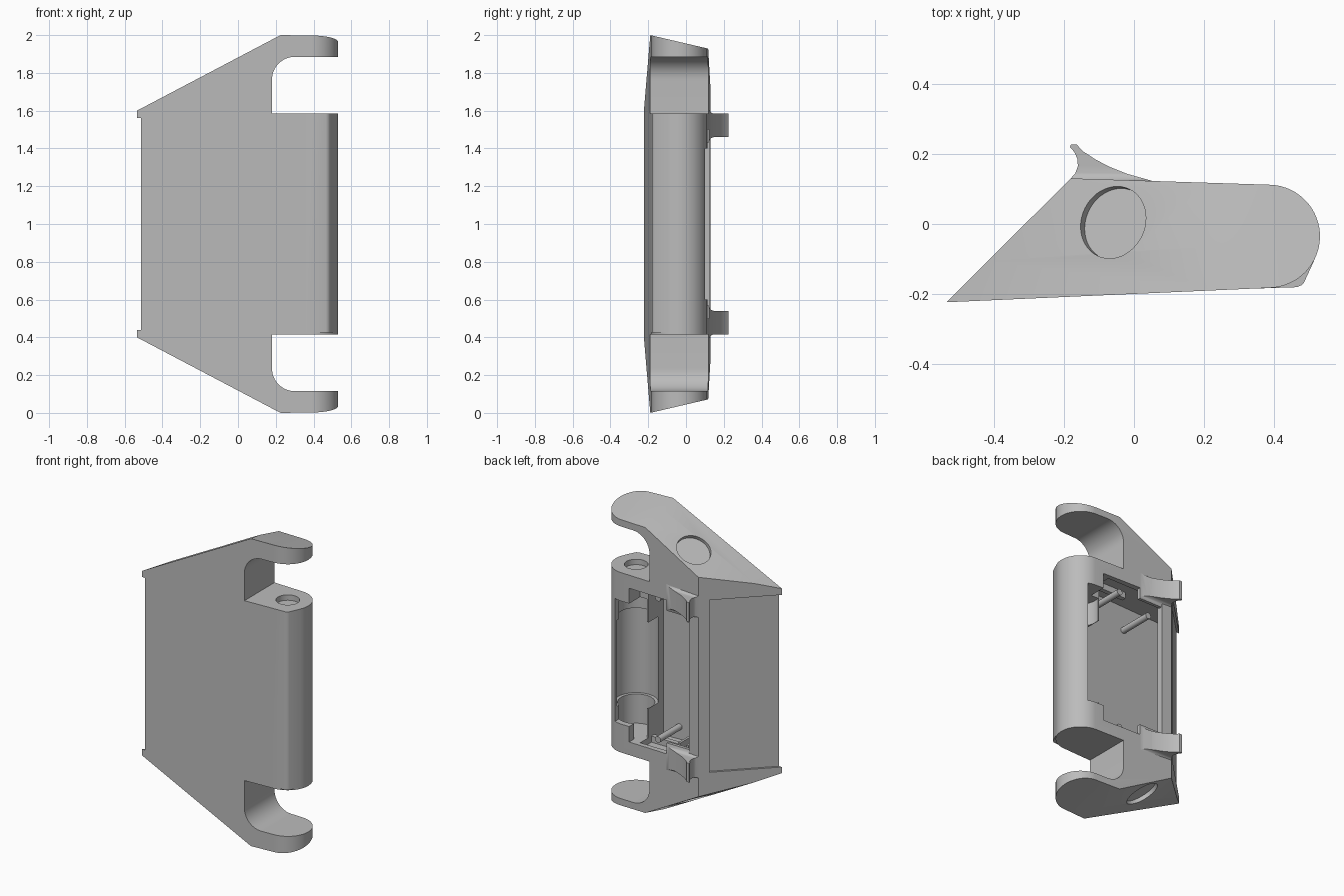
import bpy, bmesh
from math import cos, sin, radians
from mathutils import Vector

cube = bpy.data.objects.get("Cube")
if cube:
    bpy.data.objects.remove(cube, do_unlink=True)

grey = bpy.data.materials.new("plain_grey")
grey.use_nodes = True
grey.diffuse_color = (0.5, 0.5, 0.5, 1)
grey.node_tree.nodes["Principled BSDF"].inputs["Base Color"].default_value = (0.5, 0.5, 0.5, 1)


def link(name, bm):
    bmesh.ops.recalc_face_normals(bm, faces=bm.faces)
    mesh = bpy.data.meshes.new(name)
    bm.to_mesh(mesh)
    bm.free()
    mesh.materials.append(grey)
    ob = bpy.data.objects.new(name, mesh)
    bpy.context.collection.objects.link(ob)
    return ob


def prism(name, pts, lo, hi, axis="z"):
    """Extrude a 2D outline along z (xy outline), y (xz outline) or x (yz outline)."""
    place = {"z": lambda a, b, c: (a, b, c), "y": lambda a, b, c: (a, c, b),
             "x": lambda a, b, c: (c, a, b)}[axis]
    bm = bmesh.new()
    rings = [[bm.verts.new(place(a, b, c)) for a, b in pts] for c in (lo, hi)]
    for ring in rings:
        bm.faces.new(ring)
    for i in range(len(pts)):
        j = (i + 1) % len(pts)
        bm.faces.new((rings[0][i], rings[0][j], rings[1][j], rings[1][i]))
    return link(name, bm)


def box(name, x, y, z):
    return prism(name, [(x[0], y[0]), (x[1], y[0]), (x[1], y[1]), (x[0], y[1])], *z)


def rod(name, start, end, radius, sides=48):
    start, end = Vector(start), Vector(end)
    bm = bmesh.new()
    bmesh.ops.create_cone(bm, cap_ends=True, segments=sides, radius1=radius,
                          radius2=radius, depth=(end - start).length)
    turn = (end - start).to_track_quat("Z", "Y").to_matrix()
    for v in bm.verts:
        v.co = turn @ v.co + (start + end) / 2
    return link(name, bm)


def arc(cx, cy, r, a0, a1, n):
    return [(cx + r * cos(radians(a0 + (a1 - a0) * i / n)),
             cy + r * sin(radians(a0 + (a1 - a0) * i / n))) for i in range(n + 1)]


def boolean(target, tool, operation="DIFFERENCE"):
    mod = target.modifiers.new("bool", "BOOLEAN")
    mod.operation, mod.solver, mod.object = operation, "EXACT", tool
    bpy.context.view_layer.objects.active = target
    bpy.ops.object.modifier_apply(modifier=mod.name)
    bpy.data.objects.remove(tool, do_unlink=True)


def flip(p):
    return (p[0], p[1], 2 - p[2])


def both(z0, z1):
    """A height range and its mirror about mid height."""
    return ((z0, z1), (2 - z1, 2 - z0))


HX, HY = 0.383, -0.035   # hinge axis

# Body: outline prism with sloped ends
outline = [(-0.535, -0.223)] + arc(HX, HY, 0.147, -88, 86, 32) + [(-0.18, 0.13)]
body = prism("housing_body", outline, -0.2, 2.2)
arm_slope = [(0.2, -0.19, 2.0), (0.5, -0.19, 2.0), (0.3, 0.11, 1.93)]
side_slope = [(-0.4, -0.105, 1.656), (0.2, -0.12, 1.984), (-0.18, 0.13, 1.714)]
edge_slope = [(-0.535, -0.223, 1.6), (0.225, -0.19, 2.0), (-0.4, -0.105, 1.656)]
bm = bmesh.new()
bm.from_mesh(body.data)
for tri in (arm_slope, side_slope, edge_slope):
    for sign in (1, -1):
        p, q, r = [Vector(v if sign > 0 else flip(v)) for v in tri]
        n = (q - p).cross(r - p).normalized()
        if n.z * sign < 0:
            n = -n
        cut = bmesh.ops.bisect_plane(bm, geom=bm.verts[:] + bm.edges[:] + bm.faces[:],
                                     plane_co=p, plane_no=n, clear_outer=True)
        edges = [e for e in cut["geom_cut"] if isinstance(e, bmesh.types.BMEdge)]
        bmesh.ops.contextual_create(bm, geom=edges)
bmesh.ops.recalc_face_normals(bm, faces=bm.faces)
bm.to_mesh(body.data)
bm.free()

# Squared front corner of the hinge barrel
corner = [(0.36, -0.1835), (0.465, -0.18), (0.478, -0.174), (0.485, -0.166),
          (0.516, -0.098), (0.45, -0.05), (0.36, -0.1)]
boolean(body, prism("corner", corner, 0.425, 1.585), "UNION")

# Notches between arms and barrel
notch = [(0.18, 1.585), (0.8, 1.585), (0.8, 1.885)] + arc(0.3, 1.765, 0.12, 90, 180, 12)
boolean(body, prism("notch", notch, -0.6, 0.6, "y"))
boolean(body, prism("notch", [(x, 2 - z) for x, z in notch], -0.6, 0.6, "y"))

# Main cavity, hinge bore and rear opening
cavity = [(-0.38, -0.185), (0.27, -0.155), (0.27, 0.085), (-0.14, 0.085), (-0.385, -0.16)]
boolean(body, prism("cavity", cavity, 0.46, 1.54))
boolean(body, rod("bore", (HX, HY, 0.5), (HX, HY, 1.4), 0.11))
boolean(body, rod("wide_bore", (HX, HY, 0.69), (HX, HY, 1.25), 0.13))
boolean(body, box("opening", (-0.11, 0.33), (0.0, 0.3), (0.5, 1.5)))
boolean(body, box("barrel_opening", (0.26, 0.44), (0.0, 0.3), (0.6, 1.4)))

# Pin sockets in the barrel ends and round sockets in the slopes
for z0, z1 in both(1.55, 1.62):
    boolean(body, rod("pin_socket", (HX, HY, z0), (HX, HY, z1), 0.07))
normal = Vector((-0.547, 0.265, 1)).normalized()
centre = Vector((-0.06, 0.005, 1.813))
for f in (Vector, flip):
    boolean(body, rod("slope_socket", f(centre - normal * 0.026), f(centre + normal * 0.1), 0.105))

# Recessed panel on the slanted side, with screw holes
tip = Vector((-0.535, -0.223))
along, out = Vector((0.709, 0.705)), Vector((-0.705, 0.709))
panel = [tip + along * s + out * d for s, d in
         ((-0.1, -0.014), (0.435, -0.014), (0.435, 0.1), (-0.1, 0.1))]
boolean(body, prism("panel", [tuple(p) for p in panel], 0.44, 1.56))
for s in (0.145, 0.24, 0.335):
    for z in (0.63, 1.37):
        a, b = tip + along * s - out * 0.04, tip + along * s + out * 0.05
        boolean(body, rod("screw_hole", (*a, z), (*b, z), 0.012, 16))

# Rear claws: curved outline trimmed by a flared side profile
claw = [(-0.17, 0.10), (-0.18, 0.13), (-0.167, 0.145), (-0.16, 0.165), (-0.161, 0.185),
        (-0.17, 0.205), (-0.182, 0.219), (-0.18, 0.226), (-0.163, 0.226), (-0.145, 0.207),
        (-0.11, 0.184), (-0.07, 0.163), (-0.02, 0.143), (0.055, 0.122), (0.055, 0.10)]
flare = ([(0.3, 1.46)] + arc(0.15, 1.43, 0.03, 90, 180, 6) + [(0.09, 1.43), (0.09, 1.615)]
         + arc(0.15, 1.615, 0.03, 180, 270, 6) + [(0.3, 1.585)])
parts = [body]
for name, f in (("upper_claw", lambda z: z), ("lower_claw", lambda z: 2 - z)):
    ob = prism(name, claw, 0.2, 1.8)
    boolean(ob, prism("flare", [(y, f(z)) for y, z in flare], -0.5, 0.5, "x"), "INTERSECT")
    parts.append(ob)

# Interior bosses and floor ribs
for i, (x, z) in enumerate(((0.16, 1.46), (-0.06, 1.38), (0.16, 0.54))):
    parts.append(rod(f"boss_{i + 1}", (x, -0.17, z), (x, 0.06, z), 0.02, 24))
for i, x in enumerate((-0.06, 0.0)):
    parts.append(box(f"floor_rib_{i + 1}", (x, x + 0.015), (-0.1, 0.06), (0.455, 0.56)))
for i, span in enumerate(both(1.5, 1.545)):
    parts.append(box(f"cross_rail_{i + 1}", (0.04, 0.275), (-0.06, -0.03), span))

for ob in parts:
    bpy.ops.object.select_all(action="DESELECT")
    ob.select_set(True)
    bpy.context.view_layer.objects.active = ob
    bpy.ops.object.shade_smooth_by_angle(angle=radians(30))
